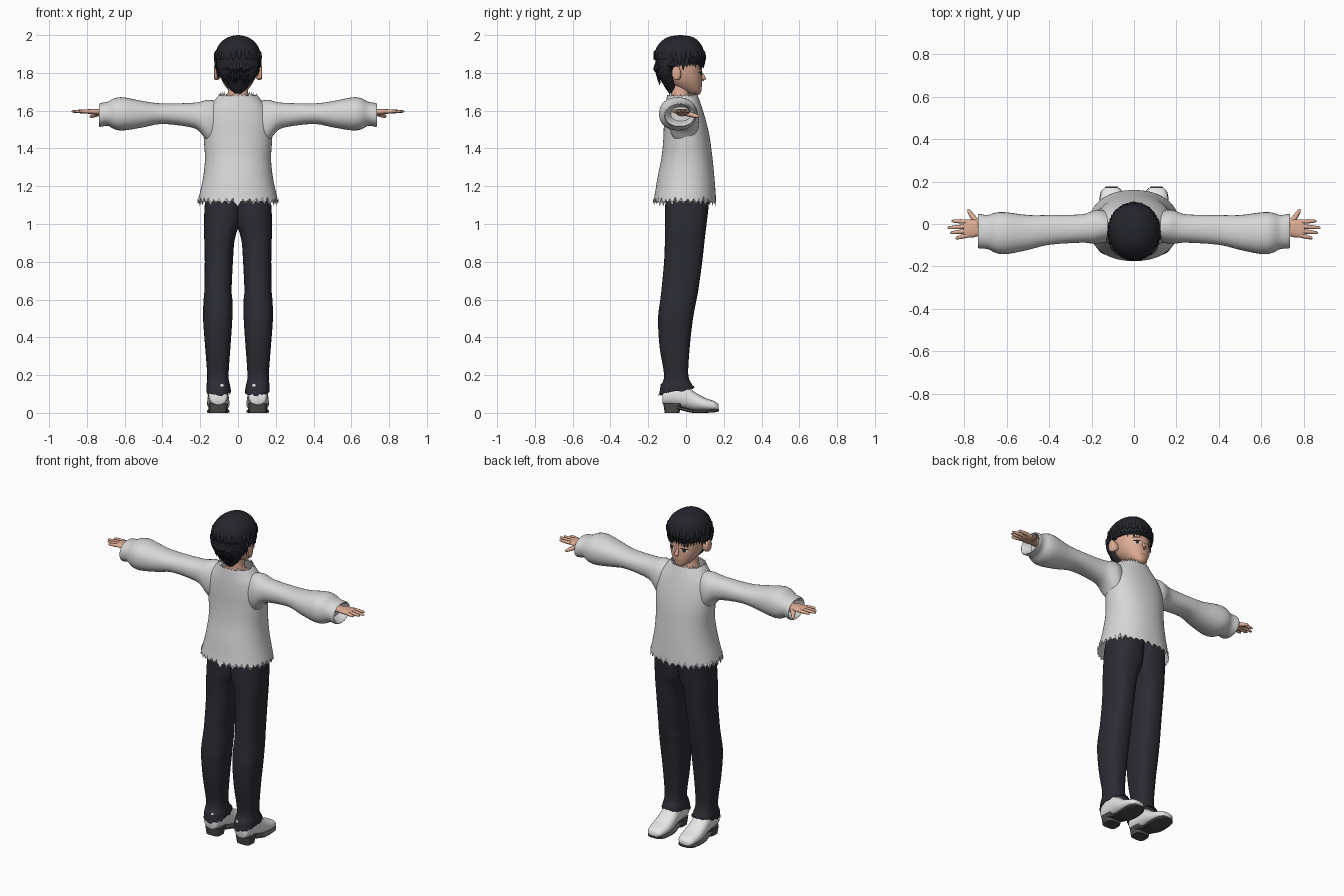
import bpy, bmesh, math, random
from math import sin, cos, pi
from mathutils import Vector
from mathutils.bvhtree import BVHTree

random.seed(4)
if "Cube" in bpy.data.objects:
    bpy.data.objects.remove(bpy.data.objects["Cube"])


def material(name, r, g, b):
    m = bpy.data.materials.new(name)
    m.use_nodes = True
    m.diffuse_color = (r, g, b, 1)
    m.node_tree.nodes["Principled BSDF"].inputs["Base Color"].default_value = (r, g, b, 1)
    return m


SKIN = material("skin", .74, .42, .3)
HAIR = material("black hair", .018, .019, .026)
KNIT = material("pale knit", .68, .68, .68)
CLOTH = material("dark trousers cloth", .024, .024, .034)
LEATHER = material("white leather", .8, .8, .8)
SOLE = material("grey sole", .07, .068, .065)
EYE = material("dark eye", .02, .015, .015)
LIP = material("lip", .5, .2, .15)


def make(name, verts, faces, mat, angle=50):
    me = bpy.data.meshes.new(name)
    me.from_pydata(verts, [], faces)
    bm = bmesh.new()
    bm.from_mesh(me)
    bmesh.ops.recalc_face_normals(bm, faces=bm.faces)
    bm.to_mesh(me)
    bm.free()
    me.materials.append(mat)
    ob = bpy.data.objects.new(name, me)
    bpy.context.collection.objects.link(ob)
    bpy.ops.object.select_all(action='DESELECT')
    ob.select_set(True)
    bpy.context.view_layer.objects.active = ob
    bpy.ops.object.shade_smooth_by_angle(angle=math.radians(angle))
    return ob


def smooth_rings(rings, steps):
    """Spline through the rings so a few sections give a soft form."""
    out = []
    for i in range(len(rings) - 1):
        a, b, c, d = (rings[max(0, min(len(rings) - 1, i + k))] for k in (-1, 0, 1, 2))
        for s in range(steps):
            t = s / steps
            out.append([.5 * (2 * q + (r - p) * t + (2 * p - 5 * q + 4 * r - w) * t * t
                              + (3 * q - p - 3 * r + w) * t ** 3)
                        for p, q, r, w in zip(a, b, c, d)])
    return out + [list(rings[-1])]


def skin_rings(count, n, caps):
    faces = [(k * n + i, k * n + (i + 1) % n, (k + 1) * n + (i + 1) % n, (k + 1) * n + i)
             for k in range(count - 1) for i in range(n)]
    if caps:
        faces += [tuple(range(n)), tuple(range((count - 1) * n, count * n))]
    return faces


def loft(name, rings, axis, mat, side=1, n=28, power=2.2, steps=4, caps=True, edit=None):
    """Each ring is position along axis, then min/max of the two other axes."""
    rings = smooth_rings(rings, steps)
    verts = []
    for k, (t, a0, a1, b0, b1) in enumerate(rings):
        for i in range(n):
            c, s = cos(2 * pi * i / n), sin(2 * pi * i / n)
            a = (a0 + a1) / 2 + (a1 - a0) / 2 * math.copysign(abs(c) ** (2 / power), c)
            b = (b0 + b1) / 2 + (b1 - b0) / 2 * math.copysign(abs(s) ** (2 / power), s)
            p = {'x': [t, a, b], 'y': [a, t, b], 'z': [a, b, t]}[axis]
            if edit:
                edit(p, k, i, len(rings) - 1)
            verts.append((p[0] * side, p[1], p[2]))
    return make(name, verts, skin_rings(len(rings), n, caps), mat)


def sym(rows):
    return [(z, -h, h, y0, y1) for z, h, y0, y1 in rows]


def tube(name, pts, radii, mat, n=8, flat=1):
    """Tapered strand through points; flat thins it toward its facing direction."""
    verts = []
    for k, p in enumerate(pts):
        d = Vector(pts[min(k + 1, len(pts) - 1)]) - Vector(pts[max(k - 1, 0)])
        q = d.to_track_quat('Z', 'Y')
        verts += [Vector(p) + q @ Vector((radii[k] * cos(2 * pi * i / n),
                                          flat * radii[k] * sin(2 * pi * i / n), 0)) for i in range(n)]
    return make(name, verts, skin_rings(len(pts), n, True), mat)


# Sweater body, with torn hem and neckline
def tear(p, k, i, last):
    if k == 0:
        p[2] += random.uniform(.022, .04) if i % 2 else -random.uniform(0, .018)
    if k == last:
        p[2] += random.uniform(0, .016) if i % 2 else -.012


loft("sweater_body", sym([(1.11, .215, -.175, .16), (1.16, .203, -.165, .157), (1.25, .184, -.15, .15),
     (1.35, .175, -.13, .14), (1.45, .181, -.12, .127), (1.53, .182, -.117, .11), (1.6, .165, -.112, .09),
     (1.645, .132, -.106, .075), (1.685, .1, -.1, .06)]), 'z', KNIT, n=72, caps=False, edit=tear)

# Neck with the top of the chest
loft("neck", sym([(1.56, .14, -.09, .06), (1.64, .085, -.08, .04), (1.67, .058, -.08, .022),
     (1.76, .05, -.078, .02)]), 'z', SKIN)

# Head
head = loft("head", sym([(1.682, .014, .035, .062), (1.693, .034, .005, .077), (1.72, .06, -.05, .083),
     (1.76, .085, -.1, .085), (1.81, .099, -.125, .084), (1.87, .101, -.135, .084),
     (1.93, .088, -.12, .065), (1.97, .04, -.07, .02)]), 'z', SKIN, n=40)
tree = BVHTree.FromPolygons([v.co for v in head.data.vertices],
                            [tuple(p.vertices) for p in head.data.polygons])


def face_plate(name, x, z, w, h, mat, lift=.002, tilt=0):
    """Thin oval laid onto the front of the head."""
    flat = [(0, 0)] + [(w * cos(2 * pi * i / 16), h * sin(2 * pi * i / 16)) for i in range(16)]
    verts = []
    for u, v in flat:
        hit = tree.ray_cast(Vector((x + u, 1, z + v + tilt * u)), Vector((0, -1, 0)))[0]
        verts.append((hit.x, hit.y + lift, hit.z))
    make(name, verts, [(0, i + 1, (i + 1) % 16 + 1) for i in range(16)], mat)


tube("nose", [(0, .078, 1.808), (0, .088, 1.785), (0, .096, 1.767), (0, .088, 1.756)],
     [.004, .009, .012, .006], SKIN, n=12)
face_plate("mouth", 0, 1.728, .02, .003, LIP)

for side, label in ((1, "left"), (-1, "right")):
    face_plate(label + "_eye_white", side * .043, 1.795, .019, .01, LEATHER)
    face_plate(label + "_iris", side * .042, 1.795, .01, .0105, EYE, .003)
    face_plate(label + "_lashes", side * .044, 1.805, .022, .004, EYE, .004, -.15 * side)
    face_plate(label + "_eyebrow", side * .045, 1.826, .023, .003, HAIR, .003, -.12 * side)
    loft(label + "_ear", [(.09, -.05, -.025, 1.775, 1.81), (.108, -.065, -.025, 1.762, 1.825),
         (.124, -.075, -.03, 1.765, 1.835), (.128, -.065, -.04, 1.785, 1.825)], 'x', SKIN, side, n=16)

    # Sleeve, turned inward at the cuff
    loft(label + "_sleeve", [(.1, -.08, .05, 1.42, 1.65), (.16, -.092, .068, 1.435, 1.657),
         (.2, -.092, .06, 1.485, 1.647), (.25, -.088, .045, 1.512, 1.641), (.4, -.098, .042, 1.53, 1.638),
         (.5, -.122, .042, 1.512, 1.65), (.6, -.142, .055, 1.496, 1.67), (.65, -.137, .054, 1.5, 1.667),
         (.69, -.118, .042, 1.52, 1.647), (.73, -.115, .048, 1.514, 1.64), (.733, -.105, .04, 1.522, 1.632),
         (.69, -.08, .025, 1.545, 1.62)], 'x', KNIT, side, n=32, steps=3)

    # Hand
    loft(label + "_palm", [(.66, -.05, .008, 1.568, 1.61), (.72, -.052, .01, 1.575, 1.608),
         (.75, -.062, .02, 1.578, 1.61), (.79, -.064, .02, 1.583, 1.608), (.805, -.056, .012, 1.588, 1.604)],
         'x', SKIN, side, n=20)
    for finger, y, tip_y, tip_x in (("index", .011, .014, .86), ("middle", -.011, -.018, .88),
                                    ("ring", -.033, -.042, .867), ("little", -.053, -.068, .842)):
        tube(label + "_" + finger + "_finger", [(side * (.785 + (tip_x - .785) * t), y + (tip_y - y) * t, 1.596)
             for t in (0, .5, .9, 1)], [.011, .01, .007, .003], SKIN)
    tube(label + "_thumb", [(side * .735, .0, 1.588), (side * .758, .03, 1.578), (side * .778, .06, 1.57),
         (side * .783, .07, 1.568)], [.016, .013, .009, .003], SKIN)

    # Trouser leg with slanted, frayed hem
    def hem(p, k, i, last):
        if k < 3:
            p[2] += .2 * (p[1] + .05)
        if k == 0:
            p[2] += random.uniform(-.006, .01)

    loft(label + "_trouser_leg", [(.112, .036, .168, -.145, .046), (.145, .042, .167, -.133, .035),
         (.2, .05, .163, -.116, .012), (.35, .04, .174, -.14, .02), (.5, .03, .185, -.148, .037),
         (.6, .03, .182, -.136, .056), (.65, .034, .178, -.13, .065), (.8, .027, .176, -.116, .086),
         (.9, .02, .178, -.112, .097), (.96, .006, .18, -.111, .104), (1, -.012, .18, -.111, .109),
         (1.1, -.02, .176, -.11, .12), (1.2, -.02, .16, -.1, .12)],
         'z', CLOTH, side, n=36, power=2.5, caps=False, edit=hem)

    # Small pale tag at the back of the hem
    loft(label + "_hem_tag", [(.14, .076, .096, -.136, -.127), (.152, .074, .094, -.134, -.125)],
         'z', LEATHER, side, n=8, steps=1)

    # Shoe with heel and sole
    loft(label + "_shoe", [(-.125, .075, .135, .05, .095), (-.113, .056, .152, .04, .14),
         (-.05, .05, .158, .032, .16), (0, .05, .16, .022, .145), (.05, .046, .163, .012, .108),
         (.1, .045, .163, .01, .08), (.15, .055, .155, .01, .062), (.172, .075, .138, .013, .045)],
         'y', LEATHER, side)
    loft(label + "_heel", [(0, .06, .15, -.113, -.035), (.05, .053, .156, -.12, -.02)],
         'z', SOLE, side, power=3.5, steps=1)
    loft(label + "_sole", [(-.06, .055, .153, .024, .04), (0, .053, .157, .007, .026),
         (.04, .046, .163, 0, .016), (.1, .044, .164, 0, .016), (.15, .053, .157, .003, .018),
         (.176, .078, .134, .008, .02)], 'y', SOLE, side, power=4)

# Hair: crown shell and tapering back
loft("hair_crown", sym([(1.845, .114, -.155, .089), (1.885, .119, -.165, .096), (1.93, .111, -.158, .09),
     (1.965, .088, -.132, .068), (1.99, .05, -.095, .035), (2, .008, -.04, -.02)]), 'z', HAIR, n=40)
loft("hair_back", sym([(1.69, .016, -.088, -.06), (1.72, .048, -.11, -.05), (1.76, .08, -.132, -.05),
     (1.81, .105, -.153, -.045), (1.87, .115, -.163, -.03)]), 'z', HAIR, n=32)


# Hair locks, pointing down around the head
def lock(name, a, top, tip, grip, width):
    rim = lambda f, z: (.118 * f * cos(a), -.034 + .13 * f * sin(a), z)
    middle = (top + tip) / 2
    tube(name, [rim(.9, top), rim(1.01, middle + .012), rim(.5 + .5 * grip, middle - .012), rim(grip, tip)],
         [width * .7, width, width * .75, .001], HAIR, n=6, flat=.7)


for i in range(44):
    a = 2 * pi * i / 44
    front = sin(a)
    jitter = random.uniform(-.012, .012)
    if front > .3:
        lock("fringe_lock", a, 1.9, 1.826 + jitter, 1.0, .011)
    elif front > -.2:
        lock("side_lock", a, 1.89, 1.822 + jitter, 1.04, .011)
    else:
        lock("back_lock", a, 1.87, 1.79 + .045 * front + jitter, .94 + .1 * front, .014)
for i in range(20):
    a = 2 * pi * (i + random.random() * .6) / 20
    lock("upper_lock", a, 1.925, 1.862 + random.uniform(-.01, .01), 1.06, .012)
